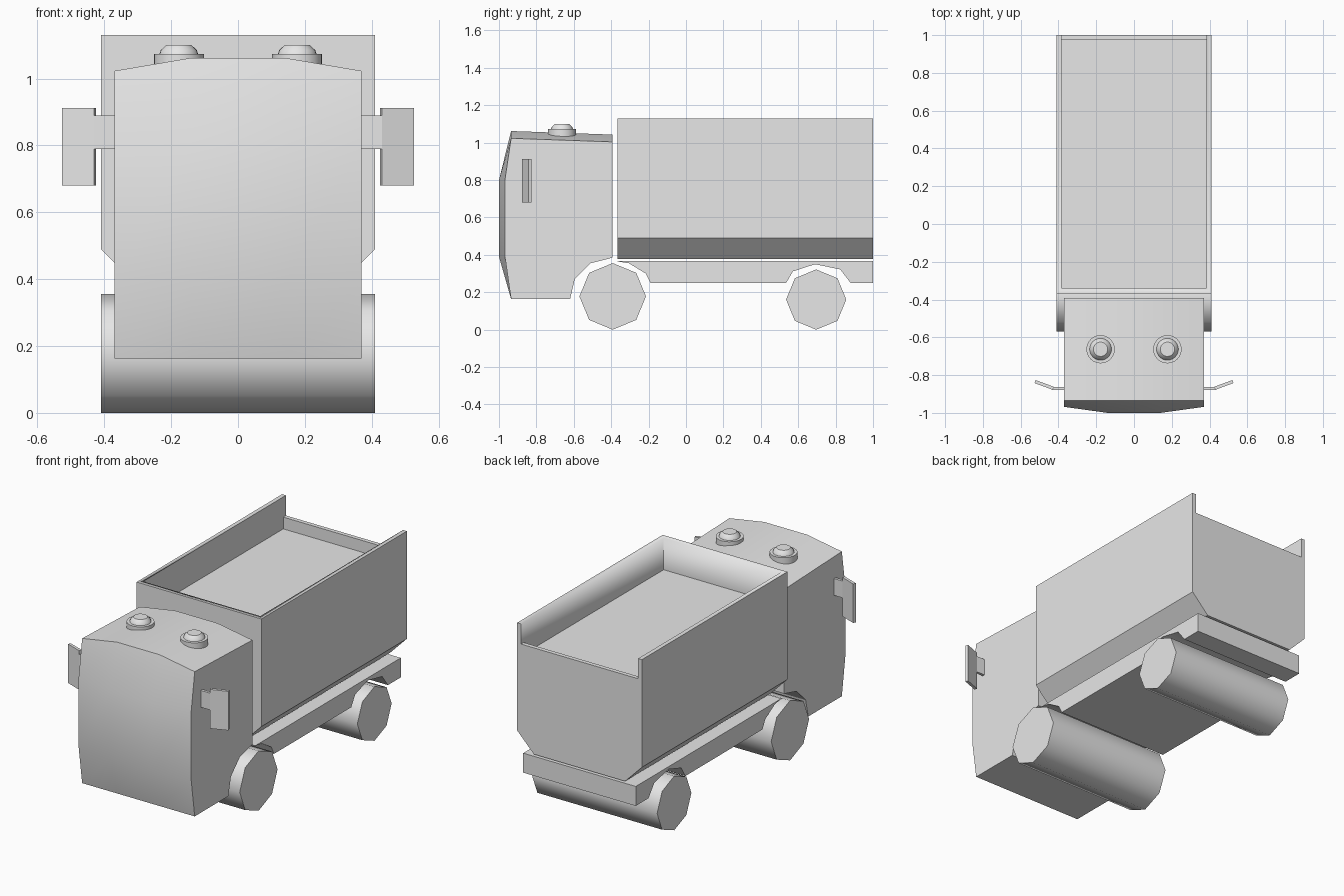
import bpy, bmesh, math
from mathutils import Vector

if "Cube" in bpy.data.objects:
    bpy.data.objects.remove(bpy.data.objects["Cube"])

grey = bpy.data.materials.new("plain_grey")
grey.diffuse_color = (0.8, 0.8, 0.8, 1)
grey.use_nodes = True
grey.node_tree.nodes["Principled BSDF"].inputs["Base Color"].default_value = grey.diffuse_color


def finish(name, bm, angle=30):
    """Turn a bmesh into a named object, smooth below the given angle."""
    bmesh.ops.recalc_face_normals(bm, faces=bm.faces)
    mesh = bpy.data.meshes.new(name)
    bm.to_mesh(mesh)
    bm.free()
    mesh.materials.append(grey)
    ob = bpy.data.objects.new(name, mesh)
    bpy.context.collection.objects.link(ob)
    bpy.ops.object.select_all(action='DESELECT')
    bpy.context.view_layer.objects.active = ob
    ob.select_set(True)
    bpy.ops.object.shade_smooth_by_angle(angle=math.radians(angle))
    return ob


def loft(name, loops, angle=30):
    """Skin matching closed loops of points and cap both ends."""
    bm = bmesh.new()
    rows = [[bm.verts.new(p) for p in loop] for loop in loops]
    n = len(rows[0])
    for a, b in zip(rows, rows[1:]):
        for i in range(n):
            j = (i + 1) % n
            bm.faces.new((a[i], a[j], b[j], b[i]))
    bm.faces.new(rows[0])
    bm.faces.new(rows[-1])
    return finish(name, bm, angle)


def along_x(name, yz, half, angle=30):
    return loft(name, [[(x, y, z) for y, z in yz] for x in (-half, half)], angle)


# Cab: side profile bulging at the front and crowned on the roof
def cab_profile(front, roof_front, roof_back):
    return [(-0.935, 0.163), (front, 0.39), (front, 0.80), (-0.935, roof_front),
            (-0.393, roof_back), (-0.393, 0.385), (-0.51, 0.355),
            (-0.595, 0.27), (-0.62, 0.163)]


side = cab_profile(-0.968, 1.023, 1.004)
middle = cab_profile(-1.0, 1.062, 1.043)
loft("cab", [[(x, y, z) for y, z in prof] for x, prof in
             ((-0.37, side), (-0.14, middle), (0.14, middle), (0.37, side))])

# Chassis with arches over both axles
along_x("chassis", [(-0.367, 0.365), (-0.305, 0.355), (-0.215, 0.30), (-0.19, 0.25),
                    (0.535, 0.25), (0.572, 0.312), (0.69, 0.35), (0.825, 0.322),
                    (0.88, 0.25), (1.0, 0.25), (1.0, 0.366), (-0.367, 0.366)], 0.37)

# Cargo bed: chamfered box, hollowed with a lower tailgate
section = [(-0.30, 0.378), (0.30, 0.378), (0.41, 0.49), (0.41, 1.13),
           (-0.41, 1.13), (-0.41, 0.49)]
bed = loft("cargo_bed", [[(x, y, z) for x, z in section] for y in (-0.367, 1.0)])
cutter = along_x("bed_cutter", [(-0.34, 0.94), (0.975, 0.94), (0.975, 1.01),
                                (1.1, 1.01), (1.1, 1.3), (-0.34, 1.3)], 0.385)
cut = bed.modifiers.new("hollow", 'BOOLEAN')
cut.operation = 'DIFFERENCE'
cut.solver = 'EXACT'
cut.object = cutter
bpy.context.view_layer.objects.active = bed
bpy.ops.object.modifier_apply(modifier=cut.name)
bpy.data.objects.remove(cutter)

# Eight-sided full-width wheels
for name, y, r in (("front_wheels", -0.392, 0.178), ("rear_wheels", 0.696, 0.161)):
    ring = [(y + r * math.cos(k * math.pi / 4), r + r * math.sin(k * math.pi / 4))
            for k in range(8)]
    along_x(name, ring, 0.41, 50)

for s, tag in ((-1, "left"), (1, "right")):
    # Roof beacon: round base with a tapered cap
    def disc(r, z):
        return [(s * 0.177 + r * math.cos(k * math.pi / 12),
                 -0.663 + r * math.sin(k * math.pi / 12), z) for k in range(24)]
    loft(tag + "_beacon", [disc(0.075, 1.02), disc(0.075, 1.073), disc(0.058, 1.073),
                           disc(0.054, 1.085), disc(0.038, 1.10)])

    # Mirror: straight arm and an angled plate
    def plate(name, xy, z0, z1):
        loft(name, [[(s * x, y, z) for x, y in xy] for z in (z0, z1)])
    plate(tag + "_mirror_arm", [(0.365, -0.878), (0.43, -0.878), (0.43, -0.862),
                                (0.365, -0.862)], 0.79, 0.89)
    plate(tag + "_mirror", [(0.43, -0.878), (0.527, -0.842), (0.521, -0.826),
                            (0.424, -0.862)], 0.68, 0.912)
